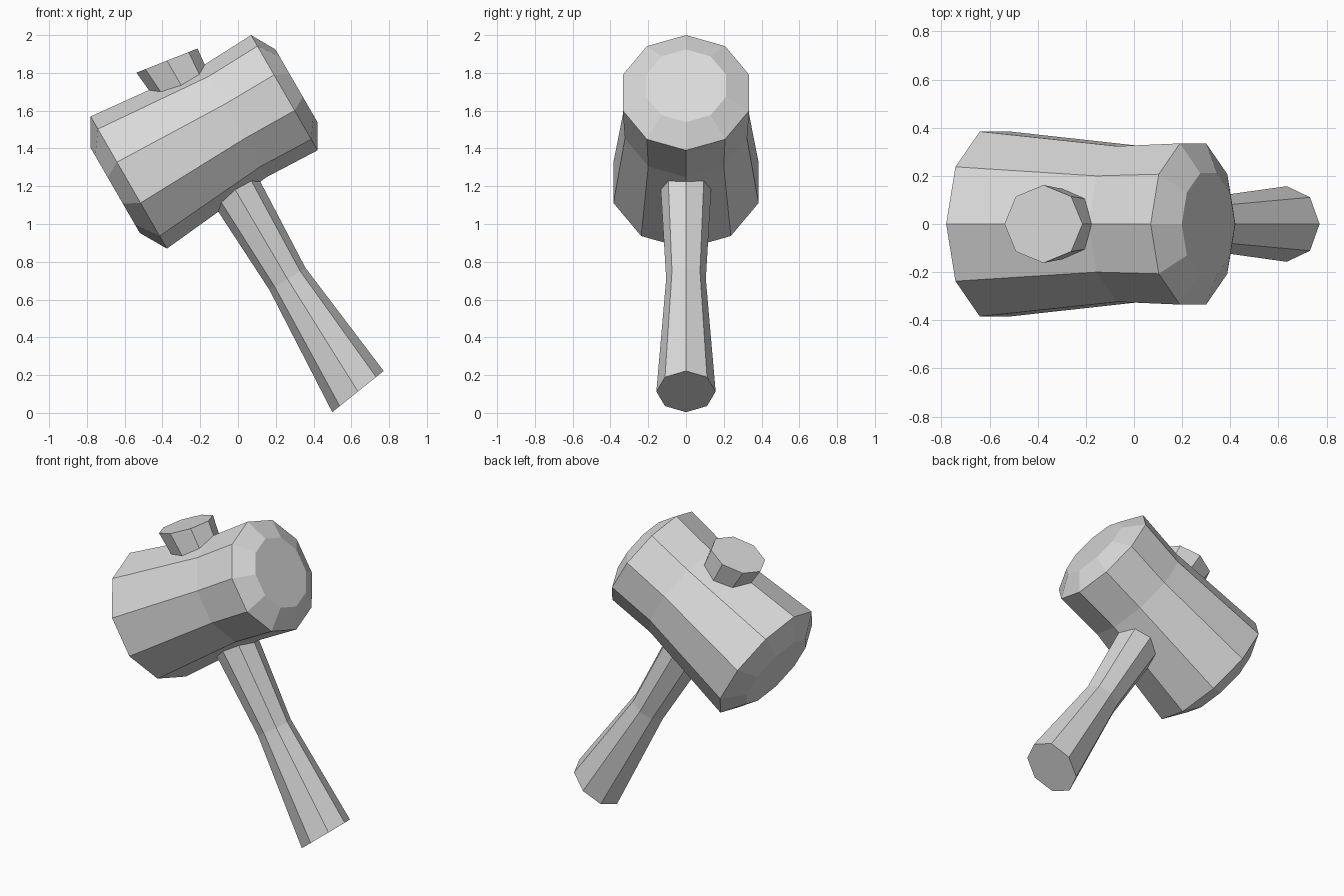
import bpy
import bmesh
from math import cos, sin, tau, radians
from mathutils import Vector

cube = bpy.data.objects.get("Cube")
if cube:
    bpy.data.objects.remove(cube, do_unlink=True)

grey = bpy.data.materials.new("plain grey")
grey.use_nodes = True
colour = (0.7, 0.7, 0.7, 1.0)
grey.diffuse_color = colour
grey.node_tree.nodes["Principled BSDF"].inputs["Base Color"].default_value = colour


def loft(name, sides, rings):
    """Skin closed rings; each is (centre, half-axis in the xz plane, y radius)."""
    bm = bmesh.new()
    loops = []
    for centre, axis, width in rings:
        loop = []
        for i in range(sides):
            a = tau * i / sides
            loop.append(bm.verts.new(centre + axis * cos(a) + Vector((0, width * sin(a), 0))))
        loops.append(loop)
    for low, high in zip(loops, loops[1:]):
        for i in range(sides):
            j = (i + 1) % sides
            bm.faces.new((low[i], low[j], high[j], high[i]))
    bm.faces.new(loops[0])
    bm.faces.new(loops[-1])
    bmesh.ops.recalc_face_normals(bm, faces=bm.faces)
    mesh = bpy.data.meshes.new(name)
    bm.to_mesh(mesh)
    bm.free()
    mesh.materials.append(grey)
    obj = bpy.data.objects.new(name, mesh)
    bpy.context.collection.objects.link(obj)
    return obj


def xz(x, z):
    return Vector((x, 0, z))


# Ten-sided head, waisted, with a bevelled rim at each end
tilt = radians(30)
along = xz(cos(tilt), sin(tilt))
across = xz(-sin(tilt), cos(tilt))
waist = xz(-0.018, 1.543)
profile = [(-0.73, 0.26), (-0.647, 0.404), (0, 0.34), (0.304, 0.352), (0.378, 0.222)]
loft("hammer_head", 10, [(waist + along * d, across * r, r) for d, r in profile])

# Eight-sided handle, narrow in the middle, its top buried in the head
loft("handle", 8, [
    (xz(0.635, 0.113), xz(0.136, 0.109), 0.157),
    (xz(0.262, 0.709), xz(0.095, 0.059), 0.105),
    (xz(-0.157, 1.424), xz(0.125, 0.087), 0.148),
])

# Short tapered peg on top of the head
peg_top = xz(-0.376, 1.865)
peg_axis = xz(0.162, 0.064)
loft("top_peg", 8, [
    (peg_top, peg_axis, 0.162),
    (peg_top + xz(0.115, -0.2), peg_axis * 0.86, 0.139),
])
